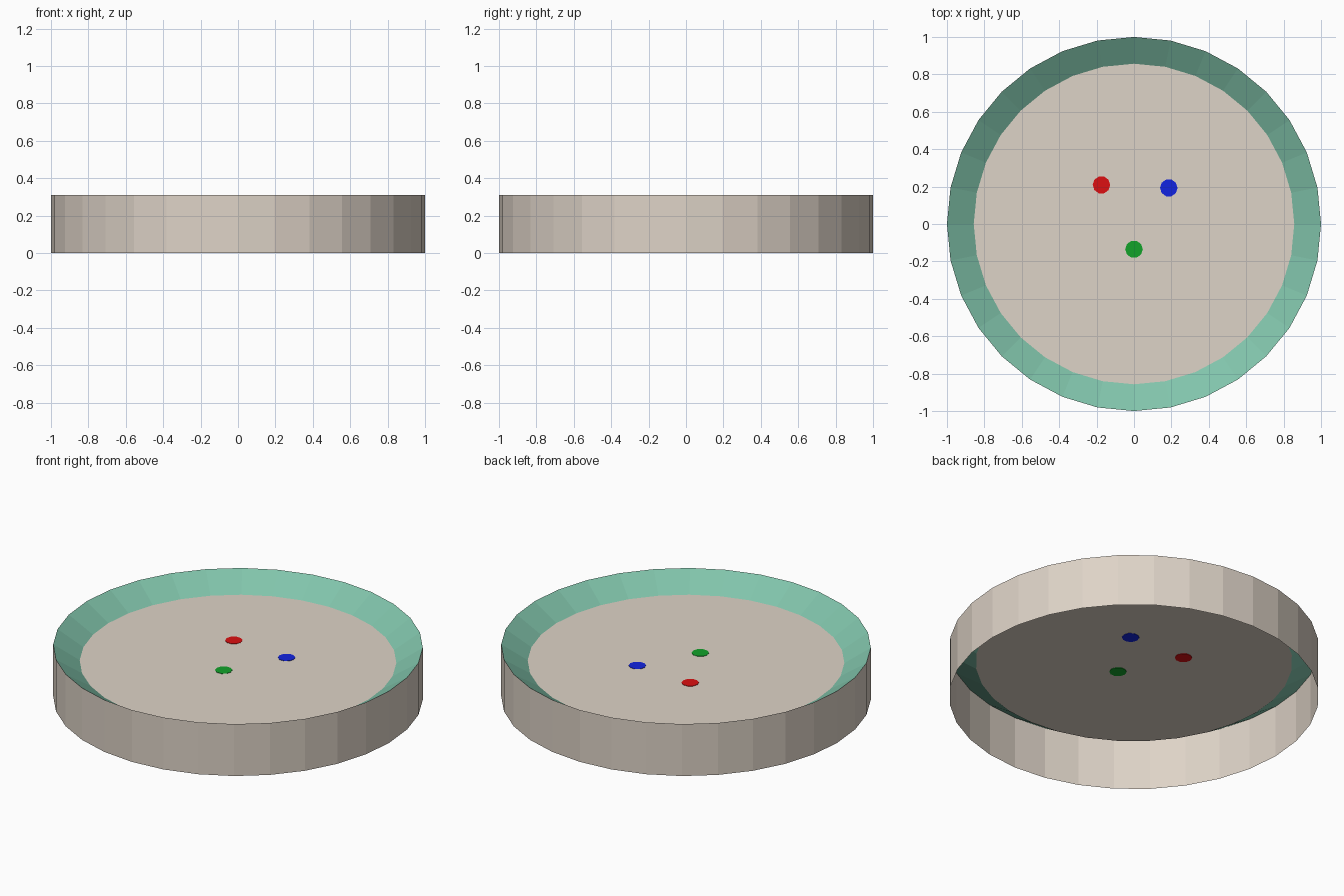
import bpy, bmesh, math

if "Cube" in bpy.data.objects:
    bpy.data.objects.remove(bpy.data.objects["Cube"])

SIDES = 32
RIM_Z, FLOOR_Z, FLOOR_R = 0.31, 0.217, 0.857


def material(name, rgb):
    def lin(c):
        c /= 255
        return c / 12.92 if c <= 0.04045 else ((c + 0.055) / 1.055) ** 2.4
    m = bpy.data.materials.new(name)
    m.diffuse_color = (*[lin(c) for c in rgb], 1)
    m.use_nodes = True
    m.node_tree.nodes["Principled BSDF"].inputs["Base Color"].default_value = m.diffuse_color
    return m


def add_object(name, bm, mat):
    me = bpy.data.meshes.new(name)
    bm.to_mesh(me)
    bm.free()
    me.materials.append(mat)
    ob = bpy.data.objects.new(name, me)
    bpy.context.collection.objects.link(ob)
    return ob


def ring(bm, r, z, n=SIDES, cx=0, cy=0):
    return [bm.verts.new((cx + r * math.cos(2 * math.pi * i / n),
                          cy + r * math.sin(2 * math.pi * i / n), z)) for i in range(n)]


def band(bm, a, b):
    n = len(a)
    for i in range(n):
        j = (i + 1) % n
        bm.faces.new((a[i], a[j], b[j], b[i]))


beige = material("warm beige", (222, 211, 199))
green = material("soft green", (129, 196, 171))
red = material("red", (220, 16, 18))
blue = material("blue", (18, 36, 225))
leaf = material("bright green", (18, 162, 42))

# Outer wall, a thin open sheet
bm = bmesh.new()
band(bm, ring(bm, 1, 0), ring(bm, 1, RIM_Z))
add_object("outer_wall", bm, beige)

# Sloped inner rim
bm = bmesh.new()
band(bm, ring(bm, 1, RIM_Z), ring(bm, FLOOR_R, FLOOR_Z))
add_object("sloped_rim", bm, green)

# Raised floor
bm = bmesh.new()
bm.faces.new(ring(bm, FLOOR_R, FLOOR_Z))
add_object("floor", bm, beige)

# Painted dots, thin plates showing on both sides of the floor
for name, x, y, mat in (("red_dot", -0.174, 0.209, red),
                        ("blue_dot", 0.186, 0.193, blue),
                        ("green_dot", 0.0, -0.135, leaf)):
    bm = bmesh.new()
    low = ring(bm, 0.047, FLOOR_Z - 0.002, 10, x, y)
    top = ring(bm, 0.047, FLOOR_Z + 0.002, 10, x, y)
    band(bm, low, top)
    bm.faces.new(top)
    bm.faces.new(low[::-1])
    add_object(name, bm, mat)
